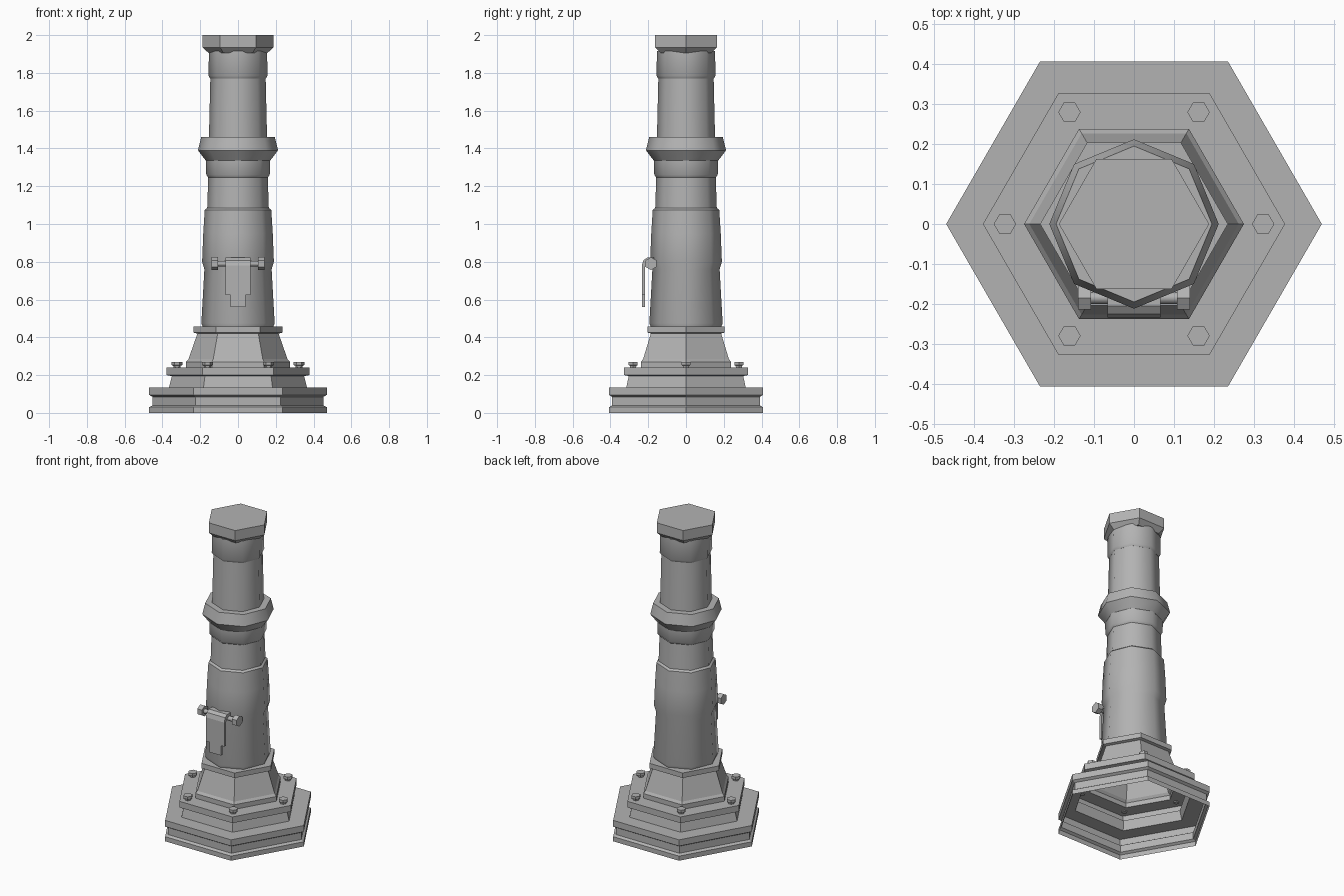
import bpy
import bmesh
import math
from mathutils import Matrix

cube = bpy.data.objects.get("Cube")
if cube:
    bpy.data.objects.remove(cube, do_unlink=True)

GREY = (0.45, 0.45, 0.45, 1.0)
metal = bpy.data.materials.new("plain_grey_metal")
metal.use_nodes = True
metal.diffuse_color = GREY
metal.node_tree.nodes["Principled BSDF"].inputs["Base Color"].default_value = GREY


def finish(name, bm, smooth=0):
    bmesh.ops.recalc_face_normals(bm, faces=bm.faces)
    mesh = bpy.data.meshes.new(name)
    bm.to_mesh(mesh)
    bm.free()
    mesh.materials.append(metal)
    obj = bpy.data.objects.new(name, mesh)
    bpy.context.collection.objects.link(obj)
    if smooth:
        bpy.ops.object.select_all(action='DESELECT')
        obj.select_set(True)
        bpy.context.view_layer.objects.active = obj
        bpy.ops.object.shade_smooth_by_angle(angle=math.radians(smooth))
    return obj


def lathe(name, profile, sides, smooth=0, cap_bottom=True, matrix=None):
    """Stack of regular polygon rings given as (radius, height)."""
    bm = bmesh.new()
    rings = []
    for r, z in profile:
        angles = [math.tau * i / sides for i in range(sides)]
        rings.append([bm.verts.new((r * math.cos(a), r * math.sin(a), z)) for a in angles])
    for low, high in zip(rings, rings[1:]):
        for i in range(sides):
            j = (i + 1) % sides
            bm.faces.new((low[i], low[j], high[j], high[i]))
    bm.faces.new(rings[-1])
    if cap_bottom:
        bm.faces.new(rings[0][::-1])
    if matrix:
        bm.transform(matrix)
    return finish(name, bm, smooth)


def extrude_x(name, outline, half_width):
    """Side outline of (y, z) points extruded symmetrically across x."""
    bm = bmesh.new()
    left = [bm.verts.new((half_width, y, z)) for y, z in outline]
    right = [bm.verts.new((-half_width, y, z)) for y, z in outline]
    bm.faces.new(left)
    bm.faces.new(right[::-1])
    for i in range(len(outline)):
        j = (i + 1) % len(outline)
        bm.faces.new((left[i], right[i], right[j], left[j]))
    return finish(name, bm)


# Hollow stepped hexagonal base, open underneath
lathe("hexagonal_base", [
    (0.47, 0), (0.47, 0.03), (0.452, 0.04), (0.452, 0.085), (0.47, 0.095), (0.47, 0.135),
    (0.365, 0.135), (0.35, 0.195), (0.378, 0.20), (0.378, 0.24),
    (0.275, 0.24), (0.275, 0.27), (0.262, 0.285), (0.215, 0.42),
    (0.235, 0.425), (0.235, 0.457)], 6, cap_bottom=False)

# Eight-sided column in two tapering lengths
lathe("lower_column", [
    (0.185, 0.45), (0.194, 0.475), (0.178, 0.76), (0.19, 0.80), (0.184, 0.95),
    (0.176, 1.075), (0.163, 1.085), (0.157, 1.26)], 8, 46)
lathe("lower_band", [(0.157, 1.245), (0.168, 1.26), (0.17, 1.345)], 8, 46)
lathe("middle_collar", [(0.17, 1.335), (0.212, 1.39), (0.195, 1.46)], 8, 46)
lathe("upper_column", [(0.154, 1.45), (0.146, 1.79)], 8, 46)
lathe("upper_band", [(0.147, 1.77), (0.156, 1.785), (0.154, 1.915)], 8, 46)
lathe("top_cap", [(0.155, 1.905), (0.188, 1.935), (0.188, 2.0)], 6)

# Ring of bolts on the base flange
for i in range(6):
    place = Matrix.Rotation(math.tau * i / 6, 4, 'Z') @ Matrix.Translation((0.323, 0, 0))
    lathe(f"base_bolt_{i + 1}", [(0.017, 0.235), (0.02, 0.25), (0.028, 0.253), (0.028, 0.27)],
          6, matrix=place)

# Hinge pin with a nut at each end
pin_frame = Matrix.Translation((0, -0.185, 0.79)) @ Matrix.Rotation(math.pi / 2, 4, 'Y')
lathe("hinge_pin", [(0.015, -0.12), (0.015, 0.12)], 8, 46, matrix=pin_frame)
for side, x in (("left", 0.107), ("right", -0.14)):
    lathe(f"{side}_hinge_nut", [(0.034, x), (0.034, x + 0.033)], 6, matrix=pin_frame)

# Hanging hinged plate, curled over the pin, and its lower tab
extrude_x("hinge_plate", [
    (-0.17, 0.822), (-0.205, 0.822), (-0.225, 0.808), (-0.234, 0.78), (-0.234, 0.625),
    (-0.216, 0.625), (-0.216, 0.775), (-0.205, 0.795), (-0.17, 0.80)], 0.066)
extrude_x("plate_tab", [(-0.232, 0.63), (-0.232, 0.56), (-0.218, 0.56), (-0.218, 0.63)], 0.041)
